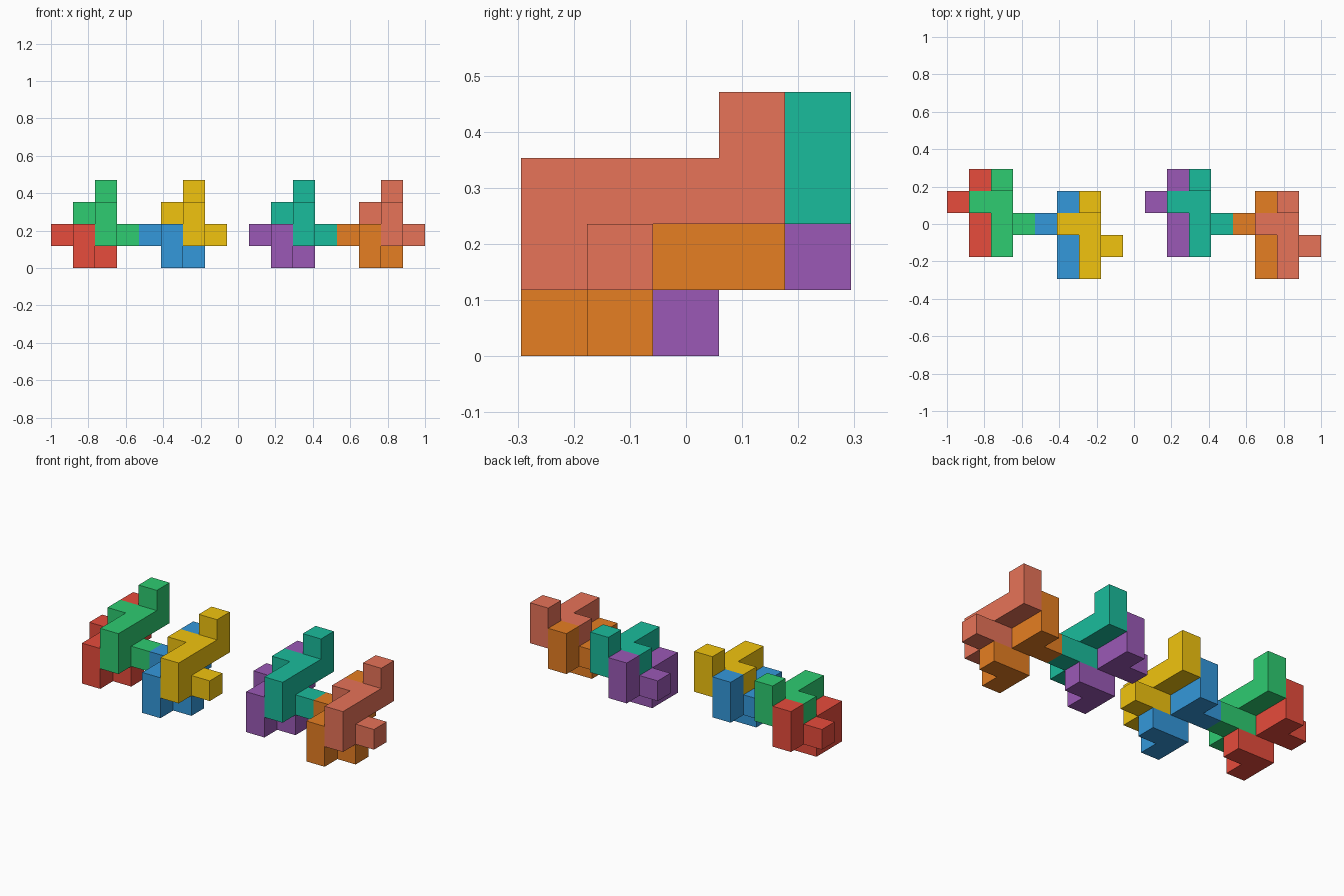
import bpy, bmesh, math
from mathutils import Color, Vector

if "Cube" in bpy.data.objects:
    bpy.data.objects.remove(bpy.data.objects["Cube"])

U = 2 / 17  # edge of one cube cell

# One puzzle piece as unit cells: a bar along y plus its stubs
CELLS = {(1, y, 1) for y in range(4)} | {
    (1, 3, 2),                        # upright end
    (0, 2, 1),                        # left stub
    (1, 0, 0), (1, 1, 0),             # foot
    (2, 1, 0),                        # right stub
}
AXES = [Vector(v) for v in ((1, 0, 0), (0, 1, 0), (0, 0, 1))]


def burr_piece(name, rgb, offset):
    """Merged outer skin of the cells, moved by a whole-cell offset."""
    bm = bmesh.new()
    for cell in CELLS:
        centre = Vector(cell) + Vector((0.5, 0.5, 0.5))
        for i in range(3):
            a, b = AXES[(i + 1) % 3] / 2, AXES[(i + 2) % 3] / 2
            for s in (1, -1):
                n = AXES[i] * s
                if tuple(int(c) for c in Vector(cell) + n) in CELLS:
                    continue
                m = centre + n / 2
                ring = [m - a - b, m + a - b, m + a + b, m - a + b]
                bm.faces.new([bm.verts.new(p) for p in ring[::s]])
    bmesh.ops.remove_doubles(bm, verts=bm.verts, dist=0.001)
    bmesh.ops.dissolve_limit(bm, angle_limit=math.radians(1),
                             verts=bm.verts, edges=bm.edges)
    bmesh.ops.translate(bm, verts=bm.verts, vec=Vector(offset) - Vector((8.5, 2.5, 0)))
    bmesh.ops.scale(bm, verts=bm.verts, vec=(U, U, U))
    mesh = bpy.data.meshes.new(name)
    bm.to_mesh(mesh)
    bm.free()
    mat = bpy.data.materials.new(name + "_paint")
    linear = Color([c / 255 for c in rgb]).from_srgb_to_scene_linear()
    mat.diffuse_color = (*linear, 1)
    mat.use_nodes = True
    mat.node_tree.nodes["Principled BSDF"].inputs["Base Color"].default_value = mat.diffuse_color
    mesh.materials.append(mat)
    bpy.context.collection.objects.link(bpy.data.objects.new(name, mesh))


# Four interlocked pairs: lower piece, and the same piece one step right and up
PAIRS = [
    ((0, 1), ("red", (231, 76, 60)), ("green", (46, 204, 113))),
    ((4, 0), ("blue", (52, 152, 219)), ("yellow", (241, 196, 15))),
    ((9, 1), ("purple", (155, 89, 182)), ("teal", (26, 188, 156))),
    ((13, 0), ("orange", (230, 126, 34)), ("salmon", (231, 115, 88))),
]
for (x, y), lower, upper in PAIRS:
    for step, (label, color) in enumerate((lower, upper)):
        burr_piece(label + "_piece", color, (x + step, y, step))
